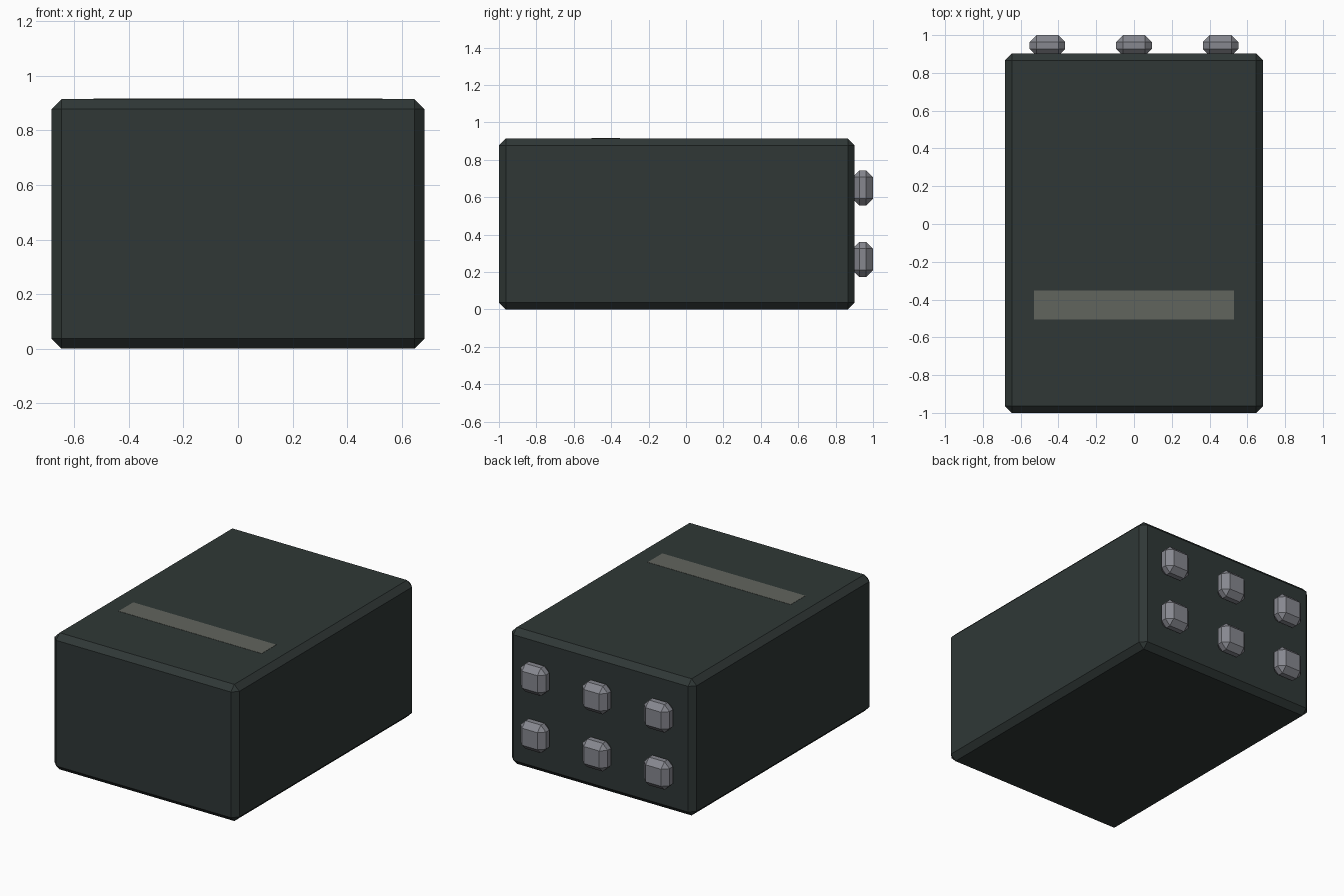
import bpy, bmesh
from mathutils import Vector

if "Cube" in bpy.data.objects:
    bpy.data.objects.remove(bpy.data.objects["Cube"])


def material(name, rgb):
    m = bpy.data.materials.new(name)
    m.diffuse_color = (*rgb, 1)
    m.use_nodes = True
    m.node_tree.nodes["Principled BSDF"].inputs["Base Color"].default_value = m.diffuse_color
    return m


CASE = material("dark green grey", (0.029, 0.039, 0.037))
METAL = material("mid grey", (0.24, 0.245, 0.275))
LABEL = material("warm grey", (0.12, 0.128, 0.11))


def box(name, lo, hi, mat, bevel=0):
    """Box between two corners, with optional single-segment chamfer."""
    lo, hi = Vector(lo), Vector(hi)
    bm = bmesh.new()
    bmesh.ops.create_cube(bm, size=1)
    for v in bm.verts:
        v.co = (lo + hi) / 2 + v.co * (hi - lo)
    if bevel:
        bmesh.ops.bevel(bm, geom=bm.edges[:], offset=bevel, segments=1,
                        affect='EDGES', profile=0.5)
    me = bpy.data.meshes.new(name)
    bm.to_mesh(me)
    bm.free()
    me.materials.append(mat)
    ob = bpy.data.objects.new(name, me)
    bpy.context.collection.objects.link(ob)
    return ob


# Chamfered case
box("case", (-0.684, -1.0, 0), (0.684, 0.902, 0.915), CASE, 0.037)

# Thin strip on the top face
box("top_strip", (-0.53, -0.506, 0.91), (0.53, -0.352, 0.9165), LABEL)

# Two rows of three chamfered studs on the back
for row, z in enumerate((0.268, 0.65)):
    for col, x in enumerate((-0.458, 0, 0.458)):
        box(f"stud_{row}_{col}", (x - 0.094, 0.89, z - 0.094),
            (x + 0.094, 1.0, z + 0.094), METAL, 0.037)
